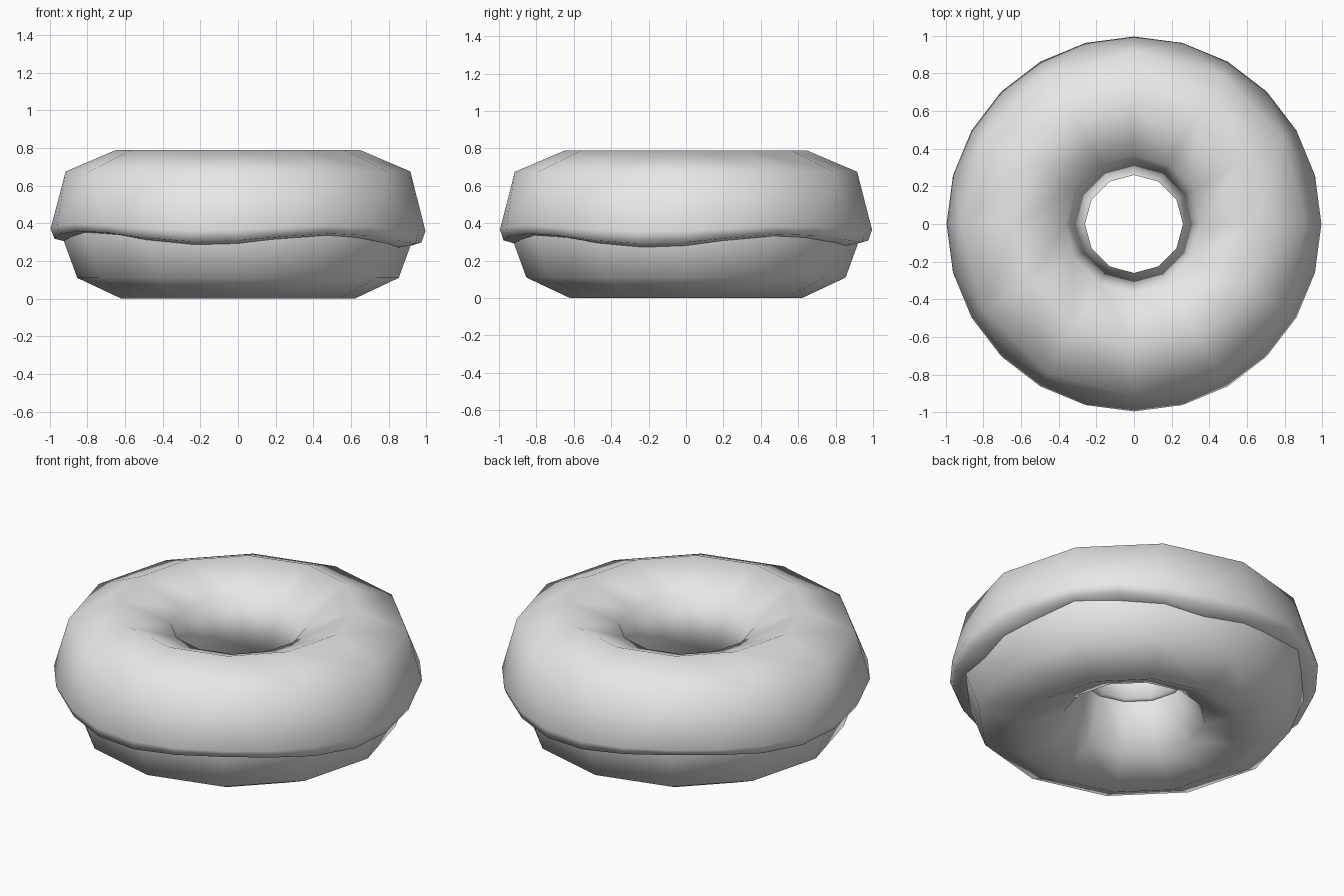
import bpy, bmesh
from math import sin, cos, pi, radians

cube = bpy.data.objects.get("Cube")
if cube:
    bpy.data.objects.remove(cube, do_unlink=True)

SIDES = 12

grey = bpy.data.materials.new("plain_grey")
grey.use_nodes = True
grey.diffuse_color = (0.8, 0.8, 0.8, 1)
grey.node_tree.nodes["Principled BSDF"].inputs["Base Color"].default_value = (0.8, 0.8, 0.8, 1)


def ring(bm, count, shape):
    """Ring of vertices; shape(azimuth, index) gives radius and height."""
    verts = []
    for i in range(count):
        a = 2 * pi * i / count
        r, z = shape(a, i)
        verts.append(bm.verts.new((r * cos(a), r * sin(a), z)))
    return verts


def bridge(bm, first, second):
    """Join two rings; the second may have twice as many vertices."""
    n = len(first)
    for i in range(n):
        j = (i + 1) % n
        if len(second) == n:
            bm.faces.new((first[i], second[i], second[j], first[j]))
        else:
            mid = second[2 * i + 1]
            bm.faces.new((first[i], second[2 * i], mid))
            bm.faces.new((first[i], mid, first[j]))
            bm.faces.new((first[j], mid, second[2 * j]))


def finish(bm, name):
    mesh = bpy.data.meshes.new(name)
    bm.to_mesh(mesh)
    bm.free()
    mesh.materials.append(grey)
    for p in mesh.polygons:
        p.use_smooth = True
    obj = bpy.data.objects.new(name, mesh)
    bpy.context.collection.objects.link(obj)
    return obj


# Dough: slightly tall torus with an eight-sided section
bm = bmesh.new()
rings = []
for k in range(8):
    t = pi - k * pi / 4
    r, z = 0.62 + 0.33 * cos(t), 0.375 + 0.375 * sin(t)
    rings.append(ring(bm, SIDES, lambda a, i: (r, z)))
for k in range(8):
    bridge(bm, rings[k], rings[(k + 1) % 8])
finish(bm, "dough")


# Icing: shell over the top half with a wavy outer lip
def wave(a):
    return -cos(4 * (a + radians(12))) - 0.4 * cos(a)


def lip_inner(a, i):
    flat = cos(pi / SIDES) if i % 2 else 1
    return 0.915 * flat, 0.31 + 0.028 * wave(a)


bm = bmesh.new()
rings = [ring(bm, SIDES, lambda a, i: (r, z)) for r, z in
         ((0.3, 0.375), (0.26, 0.378), (0.365, 0.672), (0.645, 0.79), (0.915, 0.675))]
rings.append(ring(bm, 2 * SIDES, lambda a, i: (0.995, 0.375 + 0.015 * wave(a))))
rings.append(ring(bm, 2 * SIDES, lambda a, i: (0.975, 0.325 + 0.025 * wave(a))))
rings.append(ring(bm, 2 * SIDES, lip_inner))
for first, second in zip(rings, rings[1:]):
    bridge(bm, first, second)
finish(bm, "icing")
